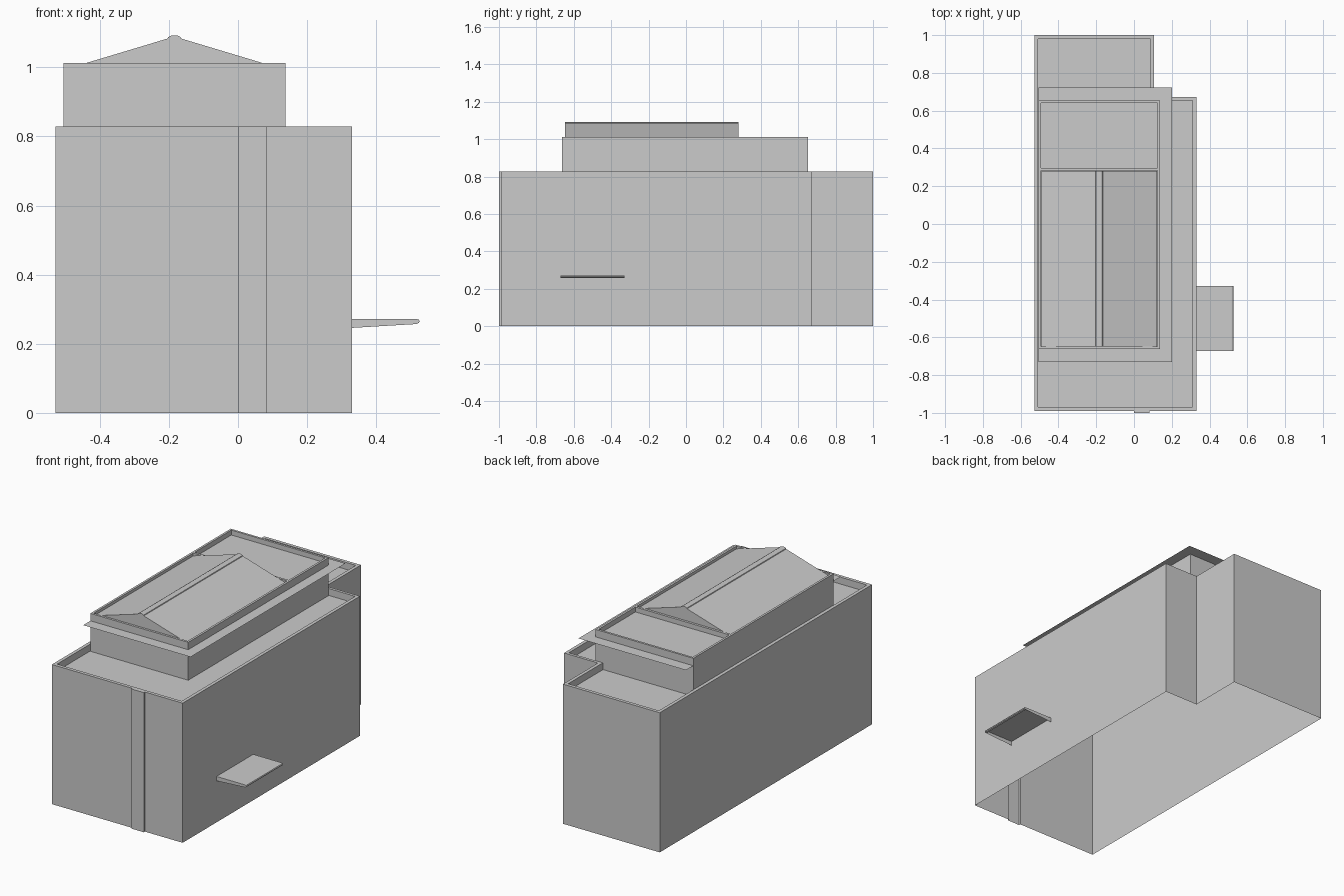
import bpy

if "Cube" in bpy.data.objects:
    bpy.data.objects.remove(bpy.data.objects["Cube"])


def make(name, verts, faces):
    mesh = bpy.data.meshes.new(name)
    mesh.from_pydata(verts, [], faces)
    mesh.update()
    obj = bpy.data.objects.new(name, mesh)
    bpy.context.collection.objects.link(obj)
    return obj


def ring(points, z):
    return [(x, y, z) for x, y in points]


def parapet_shell(name, outer, inner, z_base, z_top, z_roof):
    """Open-bottomed walls, flat rim, inner parapet faces and sunken roof."""
    n = len(outer)
    verts = ring(outer, z_base) + ring(outer, z_top) + ring(inner, z_top) + ring(inner, z_roof)
    faces = [(k * n + i, k * n + (i + 1) % n, (k + 1) * n + (i + 1) % n, (k + 1) * n + i)
             for k in range(3) for i in range(n)]
    faces.append(tuple(range(3 * n, 4 * n)))
    return make(name, verts, faces)


def extrude_y(name, profile, y0, y1, skip=()):
    """Extrude an (x, z) profile along y, leaving out the listed side faces."""
    n = len(profile)
    verts = [(x, y, z) for y in (y0, y1) for x, z in profile]
    faces = [(i, n + i, n + (i + 1) % n, (i + 1) % n) for i in range(n) if i not in skip]
    faces += [tuple(range(n)), tuple(range(2 * n - 1, n - 1, -1))]
    return make(name, verts, faces)


def rect(x0, x1, y0, y1):
    return [(x0, y0), (x1, y0), (x1, y1), (x0, y1)]


# Main building: notched footprint with a shallow pilaster on the front
outer = [(-.528, -.99), (0, -.99), (0, -1), (.082, -1), (.082, -.99), (.33, -.99),
         (.33, .672), (.107, .672), (.107, 1), (-.528, 1)]
inner = [(-.508, -.97), (0, -.97), (.02, -.97), (.06, -.97), (.082, -.97), (.31, -.97),
         (.31, .655), (.087, .655), (.087, .98), (-.508, .98)]
parapet_shell("main_building", outer, inner, 0, .828, .787)

# Set-back upper storey
parapet_shell("upper_storey", rect(-.505, .137, -.662, .653),
              rect(-.492, .124, -.649, .64), .787, 1.012, .983)

# Low wall dividing the upper roof
extrude_y("roof_divider", [(-.492, .983), (.124, .983), (.124, 1.012), (-.492, 1.012)], .283, .297)

# Thin sheet eave wrapping three sides of the upper storey
eave = [(-.505, -.73), (.2, -.73), (.2, .722), (-.505, .722),
        (-.505, .653), (.137, .653), (.137, -.662), (-.505, -.662)]
make("thin_eave", ring(eave, .968), [(0, 1, 6, 7), (1, 2, 5, 6), (2, 3, 4, 5)])

# Gabled roof with a small ridge cap
gable = [(-.49, .984), (.122, .984), (.122, .997), (-.164, 1.083), (-.166, 1.087),
         (-.176, 1.092), (-.192, 1.092), (-.202, 1.087), (-.204, 1.083), (-.49, .997)]
extrude_y("gabled_roof", gable, -.648, .281)

# Entrance canopy: tapered hood, open underneath and against the wall
canopy = [(.33, .246), (.515, .257), (.523, .26), (.526, .265), (.523, .27),
          (.515, .272), (.33, .272)]
extrude_y("entrance_canopy", canopy, -.672, -.328, skip=(0, 6))
